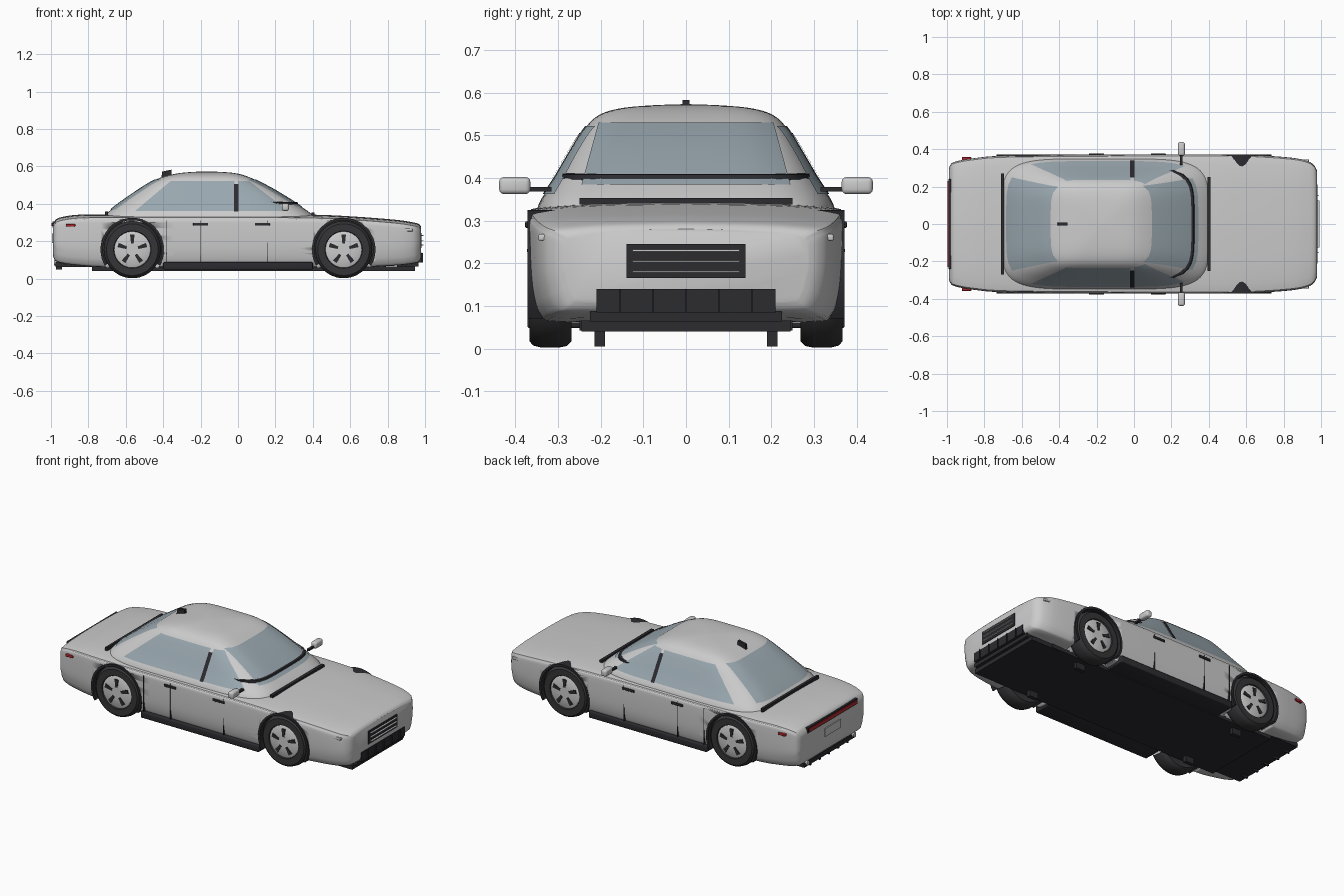
import bpy, bmesh, math
from mathutils import Vector

if "Cube" in bpy.data.objects:
    bpy.data.objects.remove(bpy.data.objects["Cube"])


def material(name, rgb):
    m = bpy.data.materials.new(name)
    m.diffuse_color = (*rgb, 1)
    m.use_nodes = True
    m.node_tree.nodes["Principled BSDF"].inputs["Base Color"].default_value = m.diffuse_color
    return m


BLACK = material("black_trim", (0.025, 0.025, 0.03))
TYRE = material("tyre_rubber", (0.035, 0.035, 0.038))
GLASS = material("glass", (0.32, 0.39, 0.43))
SILVER = material("silver", (0.72, 0.72, 0.74))
RED = material("red_lens", (0.45, 0.02, 0.025))


def finish(name, bm, mat=None, mirror=False, angle=35):
    bmesh.ops.remove_doubles(bm, verts=bm.verts, dist=1e-5)
    bmesh.ops.recalc_face_normals(bm, faces=bm.faces)
    me = bpy.data.meshes.new(name)
    bm.to_mesh(me)
    bm.free()
    ob = bpy.data.objects.new(name, me)
    bpy.context.collection.objects.link(ob)
    if mat:
        me.materials.append(mat)
    for o in bpy.context.selected_objects:
        o.select_set(False)
    ob.select_set(True)
    bpy.context.view_layer.objects.active = ob
    bpy.ops.object.shade_smooth_by_angle(angle=math.radians(angle))
    if mirror:
        mod = ob.modifiers.new("mirror", 'MIRROR')
        mod.use_axis = (False, True, False)
        mod.use_mirror_merge = False
    return ob


def box(name, x, y, z, mat=BLACK, mirror=False, bevel=0.0):
    bm = bmesh.new()
    bmesh.ops.create_cube(bm, size=1)
    for v in bm.verts:
        v.co = [sum(r) / 2 + c * (r[1] - r[0]) for r, c in zip((x, y, z), v.co)]
    if bevel:
        bmesh.ops.bevel(bm, geom=bm.edges[:], offset=bevel, segments=3, profile=0.5, affect='EDGES')
    return finish(name, bm, mat, mirror)


def rows(name, rings, mat=None, closed=True, caps=True, **kw):
    """Skin a list of point rows."""
    bm = bmesh.new()
    vs = [[bm.verts.new(p) for p in r] for r in rings]
    n = len(vs[0])
    for a, b in zip(vs, vs[1:]):
        for i in range(n if closed else n - 1):
            j = (i + 1) % n
            bm.faces.new((a[i], a[j], b[j], b[i]))
    if caps:
        bm.faces.new(vs[0])
        bm.faces.new(vs[-1])
    return finish(name, bm, mat, **kw)


def smooth(pts, k=4):
    """Catmull-Rom through tuples."""
    pts = [Vector(p) for p in pts]
    ext = [pts[0]] + pts + [pts[-1]]
    out = []
    for a, b, c, d in zip(ext, ext[1:], ext[2:], ext[3:]):
        for i in range(k):
            t = i / k
            out.append(0.5 * (2 * b + (c - a) * t + (2 * a - 5 * b + 4 * c - d) * t * t
                              + (3 * b - a - 3 * c + d) * t ** 3))
    return out + [pts[-1]]


def lathe(name, profile, cx, cz, mat, a0=0, a1=360, seg=48, mirror=True):
    full = a1 - a0 == 360
    rings = []
    for i in range(seg + 1):
        a = math.radians(a0 + (a1 - a0) * i / seg)
        rings.append([(cx + r * math.cos(a), y, cz + r * math.sin(a)) for r, y in profile])
    return rows(name, rings, mat, caps=not full, mirror=mirror)


# Lower body: stations along x of (x, half width, bottom, top)
stations = smooth([(-.99, .29, .13, .285), (-.982, .315, .105, .305), (-.955, .333, .085, .326),
                   (-.85, .352, .07, .342), (-.65, .366, .06, .344), (0, .371, .06, .345),
                   (.4, .371, .06, .342), (.62, .369, .06, .332), (.84, .354, .07, .315),
                   (.93, .335, .08, .302), (.965, .31, .09, .293), (.978, .285, .11, .28)])


def body_section(x, w, zb, zt):
    half = smooth([(0, zb), (.8 * w, zb), (.93 * w, zb + .014), (.98 * w, zb + .06), (w, .19),
                   (w, zt - .045), (.985 * w, zt - .026), (.94 * w, zt - .015),
                   (.6 * w, zt - .004), (0, zt)], 3)
    return [(x, y, z) for y, z in half] + [(x, -y, z) for y, z in half[-2:0:-1]]


body = rows("body", [body_section(*s) for s in stations])
WX, WZ = .565, .155
for cx in (-WX, WX):
    for s in (-1, 1):
        cut = lathe("arch_cutter", [(0, s * .25), (.168, s * .25), (.168, s * .45), (0, s * .45)],
                    cx, WZ, None, mirror=False)
        cut.hide_render = True
        bpy.context.view_layer.objects.active = body
        mod = body.modifiers.new("arch", 'BOOLEAN')
        mod.operation, mod.object, mod.solver = 'DIFFERENCE', cut, 'EXACT'
        bpy.ops.object.modifier_apply(modifier=mod.name)
        bpy.data.objects.remove(cut)

# Cabin: levels of (z, front x, rear x, half width), superellipse in plan
N = 5
levels = smooth([(.30, .42, -.735, .352), (.34, .40, -.71, .345), (.40, .315, -.64, .307),
                 (.466, .21, -.545, .268), (.52, .11, -.46, .234), (.548, .045, -.39, .203),
                 (.563, -.01, -.32, .155), (.570, -.08, -.25, .085), (.573, -.165, -.175, .005)])


def power(v):
    return math.copysign(abs(v) ** (2 / N), v)


ring_angles = [2 * math.pi * i / 96 for i in range(96)]
rows("cabin", [[((f + r) / 2 + (f - r) / 2 * power(math.cos(a)), w * power(math.sin(a)), z)
                for a in ring_angles] for z, f, r, w in levels])


def level(z):
    for a, b in zip(levels, levels[1:]):
        if a[0] <= z <= b[0]:
            return a.lerp(b, (z - a[0]) / (b[0] - a[0]))
    return levels[-1]


def arc(t):
    return max(0, 1 - abs(t) ** N) ** (1 / N)


def on_end(y, z, sign, off=.006):
    _, f, r, w = level(z)
    return ((f + r) / 2 + sign * ((f - r) / 2 * arc(y / w) + off), y, z)


def on_side(x, z, off=.004):
    _, f, r, w = level(z)
    return (x, w * arc((x - (f + r) / 2) / ((f - r) / 2)) + off, z)


def panel(name, corners, fn, mat=GLASS, n=12, mirror=False):
    a, b, c, d = map(Vector, corners)  # bottom pair, then top pair
    grid = [[fn(*a.lerp(b, i / n).lerp(d.lerp(c, i / n), j / n)) for i in range(n + 1)]
            for j in range(n + 1)]
    return rows(name, grid, mat, closed=False, caps=False, mirror=mirror)


panel("windshield", [(-.245, .385), (.245, .385), (.205, .53), (-.205, .53)],
      lambda y, z: on_end(y, z, 1))
panel("rear_window", [(-.25, .37), (.25, .37), (.20, .53), (-.20, .53)],
      lambda y, z: on_end(y, z, -1))
panel("rear_side_window", [(-.55, .362), (-.02, .362), (-.02, .522), (-.36, .522)], on_side, mirror=True)
panel("front_side_window", [(0, .362), (.27, .362), (.06, .522), (0, .522)], on_side, mirror=True)
panel("door_pillar", [(-.022, .36), (.002, .36), (.002, .505), (-.022, .505)],
      lambda x, z: on_side(x, z, .007), BLACK, mirror=True)

# Cowl band across the windshield, wiper and rear window seal
cowl = []
for i in range(25):
    y = -.29 + .58 * i / 24
    x = on_end(y, .40, 1, 0)[0]
    cowl.append([(x - .03, y, .39), (x + .012, y, .388), (x + .004, y, .408), (x - .03, y, .412)])
rows("cowl_band", cowl, BLACK)
box("wiper", (.392, .41), (-.25, .25), (.338, .353))
box("rear_window_seal", (-.71, -.695), (-.27, .27), (.338, .358))

# Wheels and arches
for cx, end in ((WX, "front"), (-WX, "rear")):
    lathe(end + "_tyre", [(.095, .272), (.138, .268), (.149, .28), (.153, .30), (.153, .338),
                          (.148, .358), (.138, .367), (.10, .367), (.096, .358)], cx, WZ, TYRE)
    lathe(end + "_rim", [(0, .366), (.03, .368), (.09, .364), (.097, .36), (.097, .28), (0, .28)],
          cx, WZ, SILVER)
    lathe(end + "_arch", [(.157, .372), (.170, .372), (.170, .252), (.02, .252), (.02, .258),
                          (.157, .258)], cx, WZ, BLACK, -30, 210)
    for k in range(5):
        a = math.radians(90 + 72 * k)
        u, v = Vector((math.cos(a), 0, math.sin(a))), Vector((-math.sin(a), 0, math.cos(a)))
        c = Vector((cx, 0, WZ))
        rows(end + "_rim_slot", [[c + u * r + v * h + Vector((0, y, 0)) for r, h in
             ((.032, -.007), (.08, -.012), (.08, .012), (.032, .007))] for y in (.355, .370)],
             BLACK, mirror=True)
    box(end + "_suspension", (cx - .03, cx + .03), (.19, .214), (.005, .07), mirror=True)

# Underside
box("floor_pan", (-.78, .80), (-.25, .25), (.042, .066))
box("side_skirt", (-.40, .40), (.24, .372), (.048, .088), mirror=True, bevel=.006)

# Nose
box("grille", (.955, .982), (-.14, .14), (.165, .245))
for z in (.18, .205, .23):
    box("grille_bar", (.975, .992), (-.125, .125), (z - .002, z + .002), SILVER)
box("lower_intake", (.93, .982), (-.21, .21), (.085, .14))
for i in range(-2, 3):
    box("intake_fin", (.96, .99), (i * .077 - .002, i * .077 + .002), (.085, .138))
box("front_lip", (.85, .965), (-.225, .225), (.064, .087))
box("front_splitter", (.75, .945), (-.245, .245), (.04, .066))
box("front_marker", (.89, .935), (.325, .346), (.253, .268), SILVER, True, .004)

# Tail
box("tail_light_surround", (-.993, -.965), (-.24, .24), (.272, .305))
box("tail_light_bar", (-.997, -.97), (-.23, .23), (.28, .298), RED)
box("rear_plate", (-.995, -.97), (-.075, .075), (.19, .24), None)
box("side_tail_light", (-.92, -.87), (.335, .358), (.278, .292), RED, True, .004)
box("rear_diffuser", (-.975, -.75), (-.25, .25), (.062, .088))
for i in range(-2, 3):
    box("diffuser_fin", (-.972, -.94), (i * .09 - .005, i * .09 + .005), (.05, .09))
lathe_pts = [(math.cos(a), math.sin(a)) for a in ring_angles[::6]]
rows("exhaust_tip", [[(x, .225 + .014 * c, .085 + .014 * s) for c, s in lathe_pts]
                     for x in (-.985, -.92)], SILVER, mirror=True)

# Doors, mirrors and aerial
for x in (-.20, .13):
    box("door_handle", (x - .04, x + .04), (.36, .377), (.283, .298), BLACK, True, .003)
for x in (-.38, -.20, .16):
    box("door_seam", (x - .0015, x + .0015), (.355, .3715), (.09, .31), BLACK, True)
box("mirror_arm", (.245, .26), (.315, .375), (.368, .379), BLACK, True)
box("mirror_housing", (.235, .272), (.365, .438), (.362, .402), None, True, .011)
rows("aerial_fin", [[(-.41, y, .54), (-.355, y, .55), (-.355, y, .583), (-.405, y, .572)]
                    for y in (-.008, .008)], BLACK)
